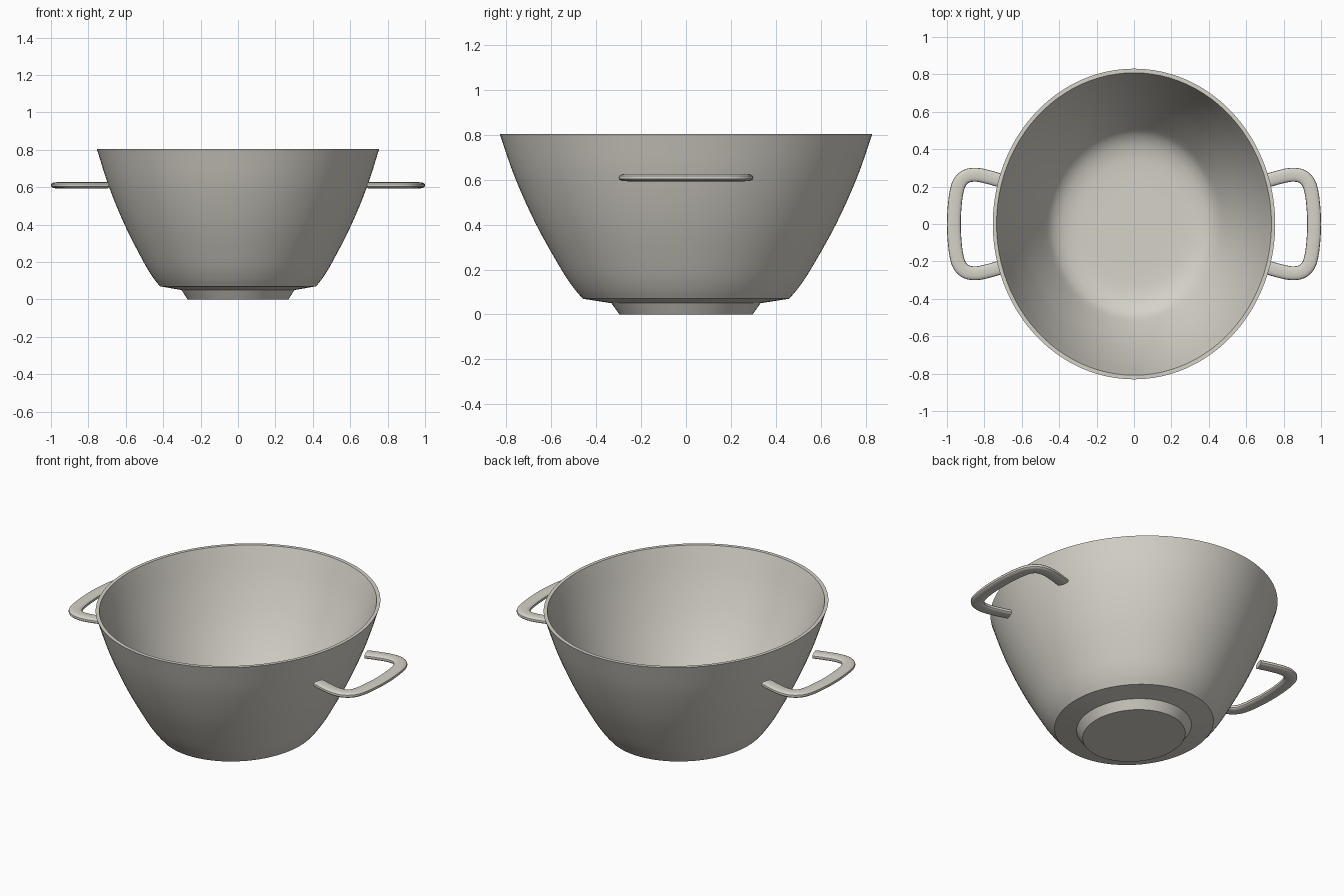
import bpy, bmesh
from math import cos, sin, tau, radians
from mathutils import Vector

if "Cube" in bpy.data.objects:
    bpy.data.objects.remove(bpy.data.objects["Cube"], do_unlink=True)

# One colour for everything
mat = bpy.data.materials.new("warm light grey")
mat.use_nodes = True
colour = (0.67, 0.645, 0.58, 1)
mat.diffuse_color = colour
mat.node_tree.nodes["Principled BSDF"].inputs["Base Color"].default_value = colour

STRETCH = 1.1    # the bowl is a little longer in y than in x
SIDES = 96


def smooth_path(points, steps=4):
    """Catmull-Rom curve through 2D points."""
    p = [Vector(q) for q in points]
    p = [2 * p[0] - p[1]] + p + [2 * p[-1] - p[-2]]
    out = []
    for a, b, c, d in zip(p, p[1:], p[2:], p[3:]):
        for i in range(steps):
            t = i / steps
            out.append(0.5 * (2 * b + (c - a) * t + (2 * a - 5 * b + 4 * c - d) * t ** 2
                              + (3 * b - a - 3 * c + d) * t ** 3))
    return out + [p[-2]]


def loft(name, rings):
    """Skin closed rings of points and cap both ends."""
    bm = bmesh.new()
    loops = [[bm.verts.new(co) for co in ring] for ring in rings]
    for lo, hi in zip(loops, loops[1:]):
        for i in range(len(lo)):
            j = (i + 1) % len(lo)
            bm.faces.new((lo[i], lo[j], hi[j], hi[i]))
    bm.faces.new(loops[0])
    bm.faces.new(loops[-1])
    bmesh.ops.recalc_face_normals(bm, faces=bm.faces)
    mesh = bpy.data.meshes.new(name)
    bm.to_mesh(mesh)
    bm.free()
    mesh.materials.append(mat)
    obj = bpy.data.objects.new(name, mesh)
    bpy.context.collection.objects.link(obj)
    bpy.ops.object.select_all(action="DESELECT")
    obj.select_set(True)
    bpy.context.view_layer.objects.active = obj
    bpy.ops.object.shade_smooth_by_angle(angle=radians(30))
    return obj


# Bowl: foot, outer wall, flat rim, inner wall and rounded floor
foot = [Vector(q) for q in ((0.27, 0), (0.302, 0.05))]
outer = smooth_path([(0.418, 0.07), (0.455, 0.118), (0.505, 0.2), (0.607, 0.4),
                     (0.693, 0.61), (0.755, 0.805)])
inner = smooth_path([(0.735, 0.805), (0.672, 0.61), (0.586, 0.4), (0.48, 0.2),
                     (0.425, 0.13), (0.35, 0.096), (0.25, 0.086), (0.1, 0.085)])
angles = [tau * i / SIDES for i in range(SIDES)]
loft("bowl", [[(r * cos(a), r * STRETCH * sin(a), z) for a in angles]
              for r, z in foot + outer + inner])

# Handles: a flattened rounded bar swept along a bracket-shaped path
half = [(0.70, 0.228), (0.775, 0.25), (0.84, 0.263), (0.895, 0.256),
        (0.932, 0.222), (0.95, 0.165), (0.96, 0.08), (0.963, 0)]
path = smooth_path(half + [(x, -y) for x, y in half[-2::-1]])
HANDLE_Z, HALF_WIDTH, HALF_HEIGHT = 0.61, 0.037, 0.0165


def squircle(v):
    return abs(v) ** 0.8 * (1 if v > 0 else -1)


section = [(HALF_WIDTH * squircle(cos(tau * k / 20)),
            HALF_HEIGHT * squircle(sin(tau * k / 20))) for k in range(20)]
for name, side in (("left_handle", 1), ("right_handle", -1)):
    rings = []
    for i, p in enumerate(path):
        t = (path[min(i + 1, len(path) - 1)] - path[max(i - 1, 0)]).normalized()
        rings.append([(side * (p.x - t.y * w), p.y + t.x * w, HANDLE_Z + h)
                      for w, h in section])
    loft(name, rings)
